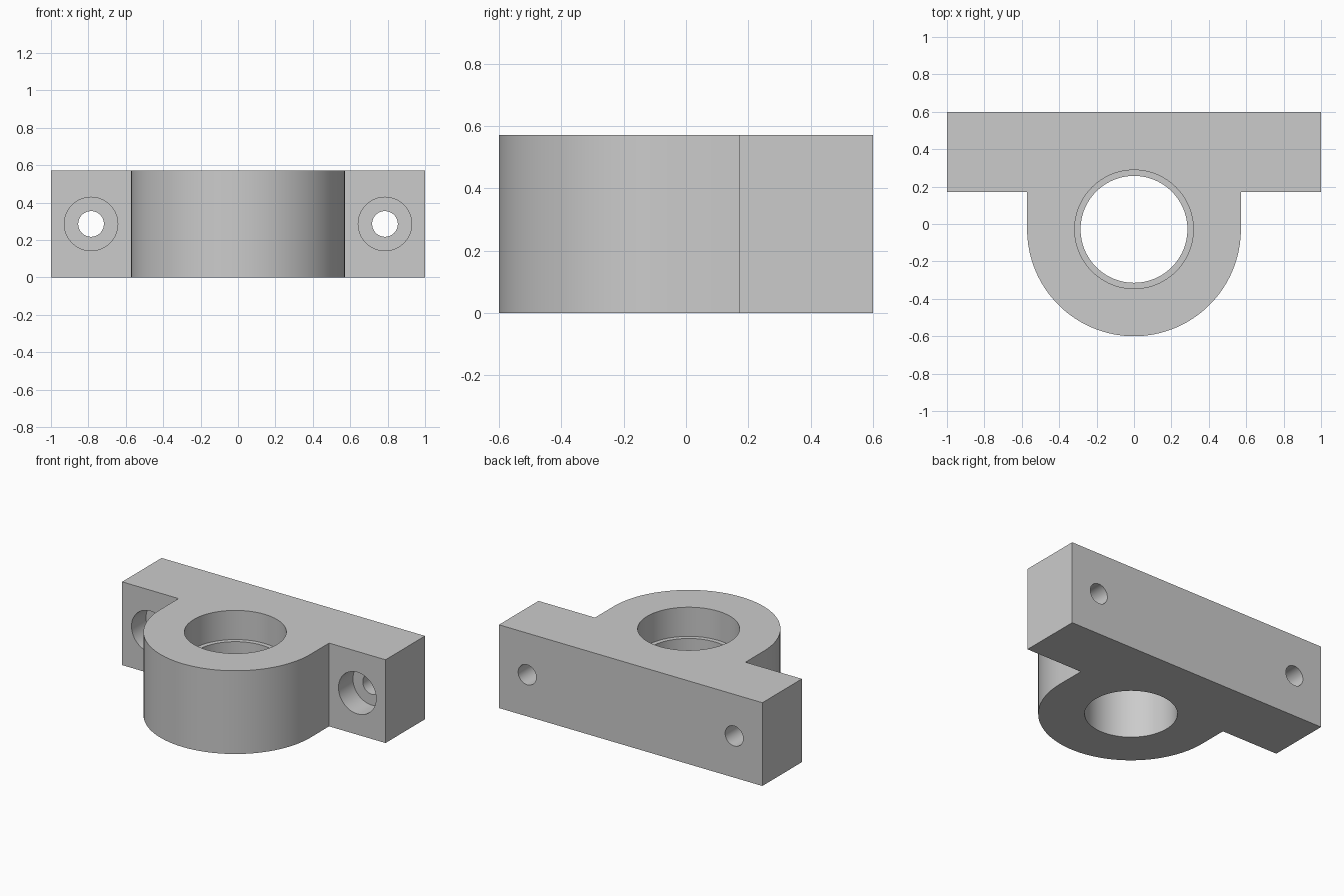
import bpy
import bmesh
from math import cos, sin, pi, radians

if "Cube" in bpy.data.objects:
    bpy.data.objects.remove(bpy.data.objects["Cube"], do_unlink=True)

U = 1 / 35                 # one design unit
HEIGHT = 20 * U
BACK = 0.6
SHOULDER = BACK - 15 * U   # front face of the mounting flange
BOSS_R = 20 * U
BOSS_Y = -BACK + BOSS_R

grey = bpy.data.materials.new("plain grey")
grey.use_nodes = True
colour = (0.6, 0.6, 0.6, 1)
grey.diffuse_color = colour
grey.node_tree.nodes["Principled BSDF"].inputs["Base Color"].default_value = colour

# Outline: flange rectangle with a rounded boss at the front
outline = [(1, SHOULDER), (1, BACK), (-1, BACK), (-1, SHOULDER), (-BOSS_R, SHOULDER)]
STEPS = 64
for i in range(STEPS + 1):
    a = pi + pi * i / STEPS
    outline.append((BOSS_R * cos(a), BOSS_Y + BOSS_R * sin(a)))
outline.append((BOSS_R, SHOULDER))

# Extruded bearing block
bm = bmesh.new()
base = bm.faces.new([bm.verts.new((x, y, 0)) for x, y in outline])
top = bmesh.ops.extrude_face_region(bm, geom=[base])["geom"]
bmesh.ops.translate(bm, vec=(0, 0, HEIGHT),
                    verts=[v for v in top if isinstance(v, bmesh.types.BMVert)])
bmesh.ops.recalc_face_normals(bm, faces=bm.faces)
mesh = bpy.data.meshes.new("bearing_block")
bm.to_mesh(mesh)
bm.free()
block = bpy.data.objects.new("bearing_block", mesh)
bpy.context.collection.objects.link(block)
mesh.materials.append(grey)


def drill(radius, depth, centre, along_y=False):
    """Cut a round hole of the given length about its centre."""
    bpy.ops.mesh.primitive_cylinder_add(
        vertices=96, radius=radius, depth=depth, location=centre,
        rotation=(radians(90) if along_y else 0, 0, 0))
    cutter = bpy.context.object
    cutter.name = "hole_cutter"
    cutter.hide_render = True
    cutter.data.materials.append(grey)
    mod = block.modifiers.new("hole", "BOOLEAN")
    mod.operation = "DIFFERENCE"
    mod.solver = "EXACT"
    mod.object = cutter
    bpy.ops.object.select_all(action="DESELECT")
    block.select_set(True)
    bpy.context.view_layer.objects.active = block
    bpy.ops.object.modifier_apply(modifier=mod.name)
    bpy.data.objects.remove(cutter, do_unlink=True)


# Main bore with a wider bearing seat from above
drill(10 * U, 2, (0, BOSS_Y, HEIGHT / 2))
SEAT = 7 * U
drill(11.1 * U, 2 * SEAT, (0, BOSS_Y, HEIGHT))

# Counterbored screw holes through the flange
SINK = 5.5 * U
for side in (-1, 1):
    x = side * 27.5 * U
    drill(2.4 * U, 2, (x, SHOULDER, HEIGHT / 2), True)
    drill(5 * U, 2 * SINK, (x, SHOULDER, HEIGHT / 2), True)

bpy.ops.object.shade_smooth_by_angle(angle=radians(30))
